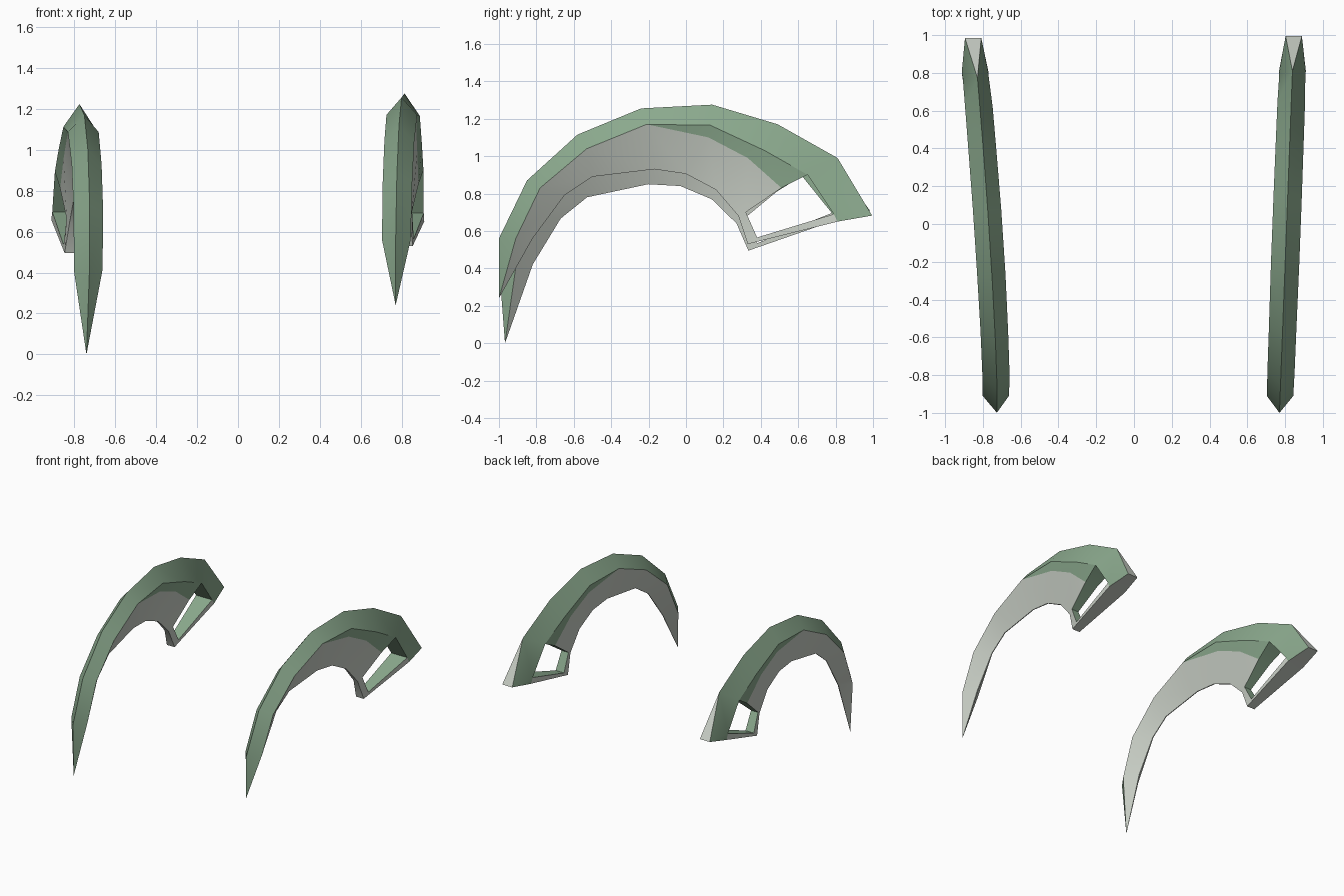
import bpy, bmesh, math

if "Cube" in bpy.data.objects:
    bpy.data.objects.remove(bpy.data.objects["Cube"])


def material(name, rgb):
    m = bpy.data.materials.new(name)
    m.diffuse_color = (*rgb, 1)
    m.use_nodes = True
    m.node_tree.nodes["Principled BSDF"].inputs["Base Color"].default_value = m.diffuse_color
    return m


MATS = [material("sage green", (0.26, 0.40, 0.27)),
        material("pale grey", (0.58, 0.62, 0.56))]
GREEN, PALE = 0, 1

# Side profile points as (y, z, half width): ridge, widest edge, inner keel
RIDGE = [(-1, .56, 0), (-.85, .87, 0), (-.58, 1.115, 0), (-.24, 1.255, 0),
         (.14, 1.275, 0), (.49, 1.17, 0), (.81, .99, 0)]
EDGE = [(-.91, .56, .07), (-.78, .83, .072), (-.53, 1.04, .073), (-.21, 1.17, .075),
        (.13, 1.165, .075), (.42, 1.03, .074), (.65, .90, .073)]
KEEL = [(-.82, .56, .003), (-.65, .79, .003), (-.50, .89, .003), (-.17, .93, .003),
        (0, .905, .004), (.16, .82, .008), (.28, .68, .018), (.33, .53, .033)]
# Colour boundary on the rear side panel
MID = {3: EDGE[3], 4: (.12, 1.10, .058), 5: (.33, .99, .055), 6: (.51, .83, .054)}
# Hole corners, bar underside and rear end
D, C, B = (.32, .70, .030), (.38, .565, .036), (.79, .69, .069)
U, T = (.81, .65, .071), (.995, .682, .043)


def build(name, place, tip):
    bm = bmesh.new()
    cache = {}

    def vert(p, s):
        key = (p, s if p[2] else 0)
        if key not in cache:
            cache[key] = bm.verts.new(place(s * p[2], p[0], p[1]))
        return cache[key]

    def face(verts, mat):
        verts = list(dict.fromkeys(verts))
        if len(verts) > 2:
            bm.faces.new(verts).material_index = mat

    def sides(pts, mat):                      # same panel on both sides
        for s in (1, -1):
            face([vert(p, s) for p in pts], mat)

    def across(p, q, mat):                    # face spanning left to right
        face([vert(p, 1), vert(q, 1), vert(q, -1), vert(p, -1)], mat)

    # pointed front tip
    sides([tip, RIDGE[0], EDGE[0]], GREEN)
    sides([tip, EDGE[0], KEEL[0]], PALE)
    across(tip, KEEL[0], PALE)
    # arched blade
    for i in range(6):
        sides([RIDGE[i], RIDGE[i + 1], EDGE[i + 1], EDGE[i]], GREEN)
        if i < 3:
            sides([EDGE[i], EDGE[i + 1], KEEL[i + 1], KEEL[i]], PALE)
        else:
            sides([EDGE[i], EDGE[i + 1], MID[i + 1], MID[i]], GREEN)
            if i < 5:
                sides([MID[i], MID[i + 1], KEEL[i + 1], KEEL[i]], PALE)
    sides([MID[5], MID[6], D, KEEL[5]], PALE)
    sides([KEEL[5], D, KEEL[6]], PALE)
    # frame below the hole
    sides([D, C, KEEL[7], KEEL[6]], PALE)
    sides([C, B, U, KEEL[7]], PALE)
    # rear end
    sides([RIDGE[6], EDGE[6], B], GREEN)
    sides([RIDGE[6], B, T], GREEN)
    sides([B, U, T], GREEN)
    # underside and rear cap
    under = KEEL + [U, T, RIDGE[6]]
    for p, q in zip(under, under[1:]):
        across(p, q, PALE)
    # hole walls
    hole = [EDGE[6], MID[6], D, C, B, EDGE[6]]
    for p, q in zip(hole, hole[1:]):
        across(p, q, GREEN)

    bmesh.ops.recalc_face_normals(bm, faces=bm.faces)
    me = bpy.data.meshes.new(name)
    bm.to_mesh(me)
    bm.free()
    for m in MATS:
        me.materials.append(m)
    ob = bpy.data.objects.new(name, me)
    bpy.context.collection.objects.link(ob)
    bpy.ops.object.select_all(action='DESELECT')
    ob.select_set(True)
    bpy.context.view_layer.objects.active = ob
    bpy.ops.object.shade_smooth_by_angle(angle=math.radians(30))


def place_right(x, y, z):
    return (x + .808 + .038 * y, y, z)


def place_left(x, y, z):                      # same blade, pitched and yawed a little
    a = .09
    y, z = y - a * (z - .57), z - .065 + a * y
    return (x - .806 - .068 * y + .03 * z, y, z)


build("right_curved_blade", place_right, (-1, .24, 0))
build("left_curved_blade", place_left, (-1.005, .155, 0))
